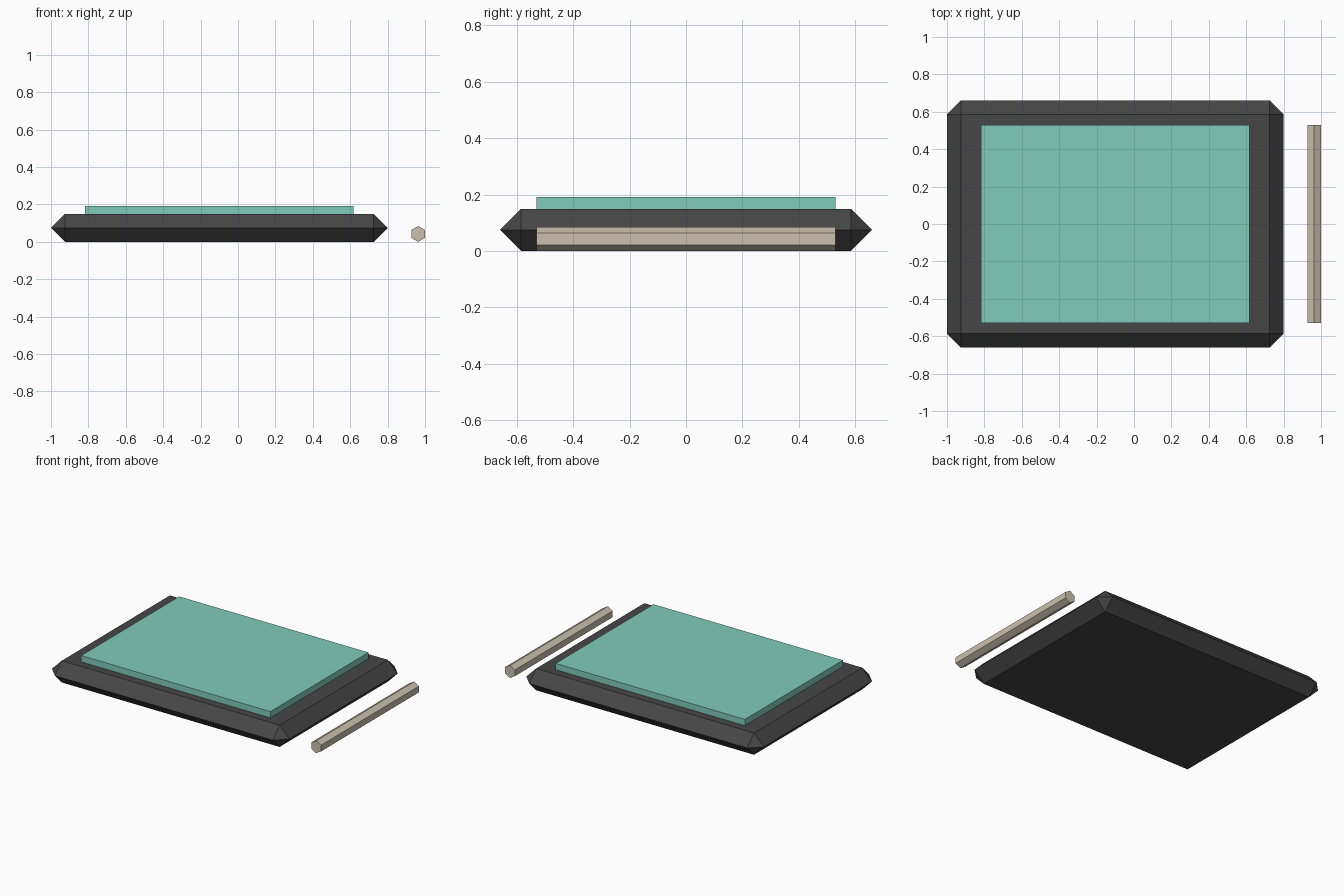
import bpy, bmesh, math
from mathutils import Matrix

if "Cube" in bpy.data.objects:
    bpy.data.objects.remove(bpy.data.objects["Cube"])


def material(name, rgb):
    m = bpy.data.materials.new(name)
    m.diffuse_color = (*rgb, 1)
    m.use_nodes = True
    m.node_tree.nodes["Principled BSDF"].inputs["Base Color"].default_value = m.diffuse_color
    return m


def add_object(name, bm, mat):
    bmesh.ops.recalc_face_normals(bm, faces=bm.faces)
    mesh = bpy.data.meshes.new(name)
    bm.to_mesh(mesh)
    bm.free()
    mesh.materials.append(mat)
    obj = bpy.data.objects.new(name, mesh)
    bpy.context.collection.objects.link(obj)
    return obj


charcoal = material("charcoal", (0.061, 0.061, 0.061))
teal = material("teal", (0.216, 0.604, 0.497))
beige = material("beige", (0.597, 0.527, 0.418))

CX = -0.1  # centre of the tablet in x

# Tablet body: slab whose edges are chamfered to half its thickness
hx, hy, h, b = 0.9, 0.66, 0.149, 0.0745
bm = bmesh.new()
for sx in (-1, 1):
    for sy in (-1, 1):
        for x, y, z in ((hx - b, hy - b, 0), (hx - b, hy - b, h),
                        (hx, hy - b, h / 2), (hx - b, hy, h / 2)):
            bm.verts.new((CX + sx * x, sy * y, z))
bmesh.ops.convex_hull(bm, input=bm.verts)
bmesh.ops.dissolve_limit(bm, angle_limit=0.01, verts=bm.verts, edges=bm.edges)
add_object("tablet_body", bm, charcoal)

# Raised screen plate, slightly sunk into the body
bm = bmesh.new()
z0, z1 = 0.12, 0.192
bmesh.ops.create_cube(bm, size=1, matrix=Matrix.Translation((CX, 0, (z0 + z1) / 2))
                      @ Matrix.Diagonal((1.434, 1.06, z1 - z0, 1)))
add_object("screen", bm, teal)

# Hexagonal stylus lying beside the tablet, one ridge pointing up
r = 0.0425
flat = r * math.cos(math.pi / 6)
bm = bmesh.new()
ring = [bm.verts.new((1 - flat + r * math.sin(a), -0.53, r + r * math.cos(a)))
        for a in (i * math.pi / 3 for i in range(6))]
cap = bm.faces.new(ring)
ext = bmesh.ops.extrude_face_region(bm, geom=[cap], use_keep_orig=True)
bmesh.ops.translate(bm, vec=(0, 1.06, 0),
                    verts=[v for v in ext["geom"] if isinstance(v, bmesh.types.BMVert)])
add_object("stylus", bm, beige)
